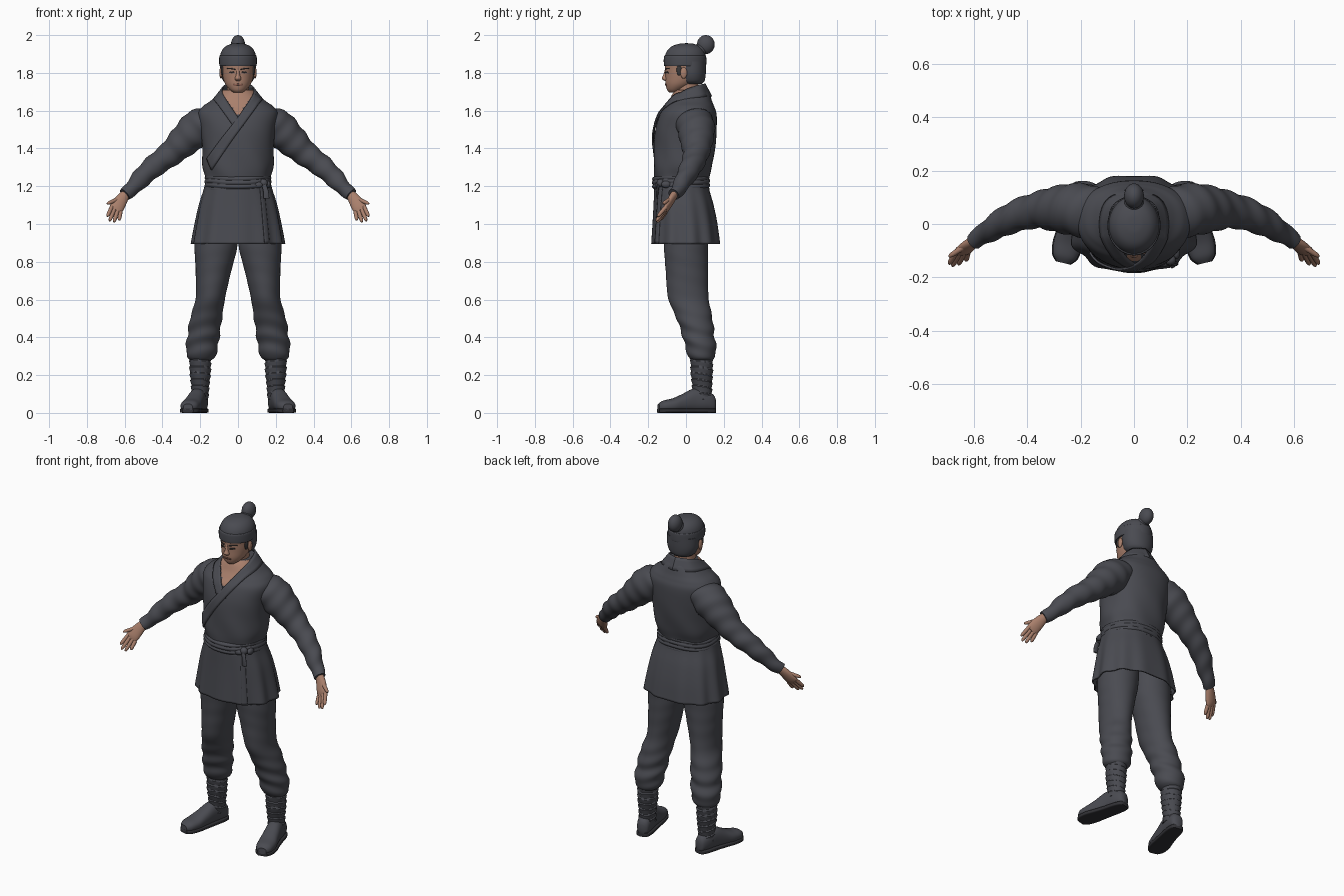
import bpy, bmesh, math
from mathutils import Vector
from mathutils.bvhtree import BVHTree

cube = bpy.data.objects.get("Cube")
if cube:
    bpy.data.objects.remove(cube, do_unlink=True)


def material(name, color):
    m = bpy.data.materials.new(name)
    m.use_nodes = True
    m.diffuse_color = (*color, 1)
    bsdf = next(n for n in m.node_tree.nodes if n.type == 'BSDF_PRINCIPLED')
    bsdf.inputs["Base Color"].default_value = (*color, 1)
    return m


CLOTH = material("charcoal cloth", (0.068, 0.07, 0.083))
SKIN = material("skin", (0.40, 0.215, 0.15))
LIP = material("lip", (0.28, 0.12, 0.09))
HAIR = material("dark hair", (0.04, 0.038, 0.04))
SOLE = material("dark sole", (0.03, 0.03, 0.035))
X, Y, Z = Vector((1, 0, 0)), Vector((0, 1, 0)), Vector((0, 0, 1))
made = []


def finish(name, bm, mat):
    bmesh.ops.recalc_face_normals(bm, faces=bm.faces)
    me = bpy.data.meshes.new(name)
    bm.to_mesh(me)
    bm.free()
    me.materials.append(mat)
    ob = bpy.data.objects.new(name, me)
    bpy.context.collection.objects.link(ob)
    made.append(ob)
    return ob


def spline(rows, sub):
    """Smooth interpolation through rows of numbers."""
    out = []
    for i in range(len(rows) - 1):
        p = [rows[max(0, min(len(rows) - 1, i + k))] for k in (-1, 0, 1, 2)]
        for j in range(sub):
            t = j / sub
            out.append([b + 0.5 * t * (c - a + t * (2*a - 5*b + 4*c - d + t * (3*(b - c) + d - a)))
                        for a, b, c, d in zip(*p)])
    return out + [list(rows[-1])]


def loft(name, rows, mat, axis=None, ref=Y, sub=6, seg=40, power=2, fold=None, cap=True):
    """Tube through rows of (x, y, z, radius, radius); fold displaces outward."""
    bm = bmesh.new()
    rows = spline(rows, sub)
    centers = [Vector(r[:3]) for r in rows]
    rings = []
    for i, (c, r) in enumerate(zip(centers, rows)):
        t = axis or (centers[min(i + 1, len(rows) - 1)] - centers[max(i - 1, 0)]).normalized()
        u = ref.cross(t).normalized()
        v = t.cross(u)
        ring = []
        for k in range(seg):
            a = math.tau * k / seg
            ca, sa = math.cos(a), math.sin(a)
            off = (u * math.copysign(abs(ca) ** (2 / power), ca) * r[3]
                   + v * math.copysign(abs(sa) ** (2 / power), sa) * r[4])
            p = c + off
            if fold:
                p += off.normalized() * fold(Vector((abs(p.x), p.y, p.z)), a)
            ring.append(bm.verts.new(p))
        rings.append(ring)
    for A, B in zip(rings, rings[1:]):
        for k in range(seg):
            n = (k + 1) % seg
            bm.faces.new((A[k], A[n], B[n], B[k]))
    if cap:
        bm.faces.new(rings[0])
        bm.faces.new(rings[-1])
    return finish(name, bm, mat)


def solidify(ob, thick):
    mod = ob.modifiers.new("thickness", 'SOLIDIFY')
    mod.thickness, mod.offset = thick, 0


def surface(ob):
    me = ob.data
    return BVHTree.FromPolygons([v.co for v in me.vertices], [p.vertices[:] for p in me.polygons])


def ribbon(name, edge_a, edge_b, mat, tree, lift, thick=0.008, sub=8, across=5):
    """Cloth strip between two edges, laid over the front of a surface (y None = on it)."""
    def front(x, z):
        hit = tree.ray_cast(Vector((x, -1, z)), Y)[0]
        return hit.y - lift if hit else None

    def edge(pts):
        return spline([(x, (front(x, z) or 0) if y is None else y, z) for x, y, z in pts], sub)
    bm = bmesh.new()
    grid = []
    for a, b in zip(edge(edge_a), edge(edge_b)):
        line = []
        for k in range(across):
            p = Vector(a).lerp(Vector(b), k / (across - 1))
            if p.y < -0.03:
                f = front(p.x, p.z)
                p.y = p.y if f is None else min(p.y, f)
            line.append(bm.verts.new(p))
        grid.append(line)
    for A, B in zip(grid, grid[1:]):
        for k in range(across - 1):
            bm.faces.new((A[k], A[k + 1], B[k + 1], B[k]))
    ob = finish(name, bm, mat)
    solidify(ob, thick)
    return ob


def ball(name, loc, scale, mat):
    bm = bmesh.new()
    bmesh.ops.create_uvsphere(bm, u_segments=24, v_segments=16, radius=1)
    for v in bm.verts:
        v.co = Vector(loc) + Vector([a * b for a, b in zip(v.co, scale)])
    return finish(name, bm, mat)


def upright(rows):
    return [(0, cy, z, rx, ry) for z, cy, rx, ry in rows]


def flip(pts, s):
    return [(p[0] * s, *p[1:]) for p in pts]


# Jacket body, with bare skin inside the neckline
torso = loft("jacket_body", upright([
    (1.20, -.025, .163, .135), (1.255, -.022, .174, .147), (1.31, -.016, .187, .156),
    (1.40, -.008, .189, .162), (1.50, 0, .20, .162), (1.58, .012, .212, .15), (1.62, .02, .19, .13),
    (1.65, .024, .148, .114), (1.69, .027, .10, .098), (1.71, .03, .082, .082)]),
    CLOTH, axis=Z, sub=8, seg=64, power=2.25,
    fold=lambda p, a: .003 * math.sin(6 * a + 25 * p.z) * max(0, 1.55 - p.z) / .3)
torso.data.materials.append(SKIN)
for f in torso.data.polygons:
    c = f.center
    if c.y < 0.02 and c.z > 1.56 + 1.6 * abs(c.x):
        f.material_index = 1
tree = surface(torso)

# Crossed collar bands, meeting behind the neck
inner = [(0, .10, 1.742), (.065, .068, 1.735), (.083, 0, 1.71), (.07, -.055, 1.67), (0, None, 1.565)]
outer = [(0, .135, 1.675), (.10, .09, 1.672), (.128, 0, 1.66), (.105, None, 1.63), (.055, None, 1.56)]
ribbon("under_collar", flip(inner, -1) + [(.03, None, 1.52)], flip(outer, -1) + [(-.02, None, 1.51)],
       CLOTH, tree, .004)
ribbon("over_collar", inner + [(-.09, None, 1.45), (-.165, None, 1.345)],
       outer + [(-.04, None, 1.43), (-.14, None, 1.285)], CLOTH, tree, .010)

# Skirt of the jacket with pleats, and its overlapping edge
skirt = loft("jacket_skirt", upright([
    (1.24, -.026, .163, .135), (1.18, -.022, .178, .142), (1.10, -.012, .202, .155),
    (1.0, -.004, .222, .168), (.895, 0, .24, .178)]),
    CLOTH, axis=Z, seg=96, power=2.25, cap=False,
    fold=lambda p, a: .02 * (1.24 - p.z) * math.sin(11 * a) * (.3 + abs(math.cos(a))))
solidify(skirt, .008)
ribbon("skirt_overlap_edge", [(.135, None, 1.2), (.15, None, 1.05), (.165, None, .9)],
       [(.115, None, 1.2), (.128, None, 1.05), (.14, None, .9)], CLOTH, surface(skirt), .006)

# Wound sash with a side knot
loft("sash", upright([(1.183, -.025, .168, .143), (1.20, -.026, .172, .148),
                      (1.235, -.026, .172, .148), (1.252, -.025, .168, .143)]),
     CLOTH, axis=Z, sub=8, seg=64, power=2.25,
     fold=lambda p, a: .006 * abs(math.sin((p.z + .005 * math.sin(3 * a)) * 140)))
ball("sash_knot", (.135, -.135, 1.217), (.022, .02, .022), CLOTH)
ball("sash_loop_front", (.105, -.148, 1.207), (.026, .014, .017), CLOTH)
ball("sash_loop_back", (.158, -.105, 1.21), (.015, .026, .019), CLOTH)
loft("sash_tail", [(.137, -.145, 1.21, .012, .007), (.148, -.152, 1.17, .014, .006),
                   (.15, -.152, 1.135, .016, .005)], CLOTH)

# Neck, head and face
loft("neck", upright([(1.58, .015, .07, .06), (1.68, .01, .058, .06), (1.77, 0, .06, .065)]), SKIN, axis=Z)
head = loft("head", upright([
    (1.695, -.062, .022, .024), (1.71, -.056, .043, .044), (1.74, -.032, .067, .076),
    (1.78, -.013, .081, .096), (1.82, -.008, .086, .102), (1.86, -.005, .088, .104),
    (1.91, 0, .07, .08)]), SKIN, axis=Z)
face = surface(head)
loft("nose", upright([(1.823, -.10, .008, .01), (1.79, -.107, .01, .013), (1.77, -.11, .017, .018),
                      (1.757, -.103, .012, .01)]), SKIN, axis=Z, seg=20)


def strip(name, x0, x1, z0, z1, height, mat):
    """Thin painted mark on the face."""
    mid = ((x0 + x1) / 2, None, (z0 + z1) / 2 + height / 3)
    low = [(x0, None, z0), mid, (x1, None, z1)]
    ribbon(name, low, [(x, y, z + height) for x, y, z in low], mat, face, .002, .003, 5, 3)


strip("mouth", -.024, .024, 1.732, 1.732, .008, LIP)

# Cap, headband, nape cover and top knot
loft("cap", upright([(1.84, -.004, .095, .107), (1.88, -.004, .096, .109), (1.915, -.002, .087, .099),
                     (1.94, 0, .066, .076), (1.954, .002, .034, .038), (1.957, .003, .006, .006)]),
     CLOTH, axis=Z)
loft("headband", upright([(1.836, -.004, .094, .106), (1.842, -.005, .099, .112),
                          (1.885, -.005, .099, .112), (1.892, -.004, .094, .106)]), CLOTH, axis=Z)
loft("nape_cover", upright([(1.742, .03, .06, .055), (1.76, .031, .08, .068), (1.80, .03, .093, .075),
                            (1.86, .028, .094, .078)]), CLOTH, axis=Z)
ball("top_knot", (0, .105, 1.95), (.037, .047, .05), CLOTH)
loft("top_knot_tie", [(0, .07, 1.915, .03, .03), (0, .08, 1.925, .036, .036), (0, .09, 1.935, .03, .03)],
     CLOTH, ref=X)

for s, side in ((1, "left"), (-1, "right")):
    # Features of the face on this side
    strip(side + "_eye", s * .018, s * .048, 1.798, 1.798, .007, HAIR)
    strip(side + "_eyebrow", s * .014, s * .056, 1.815, 1.82, .006, HAIR)
    ball(side + "_ear", (s * .09, -.012, 1.80), (.009, .018, .03), SKIN)
    ball(side + "_sideburn", (s * .082, -.036, 1.815), (.008, .014, .03), HAIR)

    # Sleeve
    loft(side + "_sleeve", flip([
        (.12, .03, 1.56, .06, .095), (.20, .052, 1.515, .098, .10), (.28, .056, 1.445, .085, .088),
        (.36, .052, 1.37, .067, .068), (.44, .03, 1.31, .059, .059), (.51, -.005, 1.245, .051, .049),
        (.56, -.037, 1.19, .041, .038), (.60, -.064, 1.155, .032, .031)], s), CLOTH, sub=8,
        fold=lambda p, a: .003 * math.sin(50 * (p.x - p.z) + 25 * p.y))

    # Hand with spread fingers
    loft(side + "_palm", flip([
        (.59, -.056, 1.165, .023, .02), (.617, -.078, 1.128, .033, .019),
        (.64, -.10, 1.09, .037, .016), (.652, -.111, 1.07, .033, .009)], s), SKIN, seg=24)
    digits = {"index": ((.668, -.107, 1.09), (.692, -.15, 1.04)),
              "middle": ((.653, -.107, 1.082), (.68, -.158, 1.016)),
              "ring": ((.637, -.107, 1.073), (.657, -.152, 1.01)),
              "little": ((.622, -.105, 1.065), (.629, -.138, 1.02)),
              "thumb": ((.628, -.08, 1.135), (.693, -.122, 1.107))}
    for label, ends in digits.items():
        a, b = (Vector((p[0] * s, p[1], p[2])) for p in ends)
        loft(f"{side}_{label}_finger", [(*a.lerp(b, t), r, r) for t, r in
             ((0, .011), (.5, .0105), (.85, .009), (1, .004))], SKIN, sub=3, seg=12)

    # Trouser leg, bunched below the knee
    loft(side + "_trouser_leg", flip([
        (.112, 0, 1.0, .108, .12), (.117, 0, .88, .113, .117), (.13, .005, .75, .094, .112),
        (.146, .012, .61, .078, .107), (.167, .042, .51, .084, .096), (.183, .066, .41, .085, .085),
        (.192, .08, .335, .083, .08), (.195, .083, .295, .072, .068), (.197, .083, .275, .05, .05)], s),
        CLOTH, axis=Z, sub=10, seg=48,
        fold=lambda p, a: .005 * math.sin(75 * p.z + 20 * p.y + 14 * p.x)
        * max(.1, 1 - abs(p.z - .4) / .2))

    # Spiral shin wrapping
    loft(side + "_shin_wrap", flip([
        (.199, .083, .32, .053, .055), (.2, .083, .22, .052, .055), (.2, .085, .14, .044, .049),
        (.203, .085, .07, .042, .048)], s), CLOTH, axis=Z, sub=18,
        fold=lambda p, a: .007 * (((p.z + .2 * p.y - .1 * p.x) * 30) % 1))

    # Shoe turned outward, with flat sole
    foot = [(.19, .155, .045, .018, .03), (.193, .142, .052, .034, .046), (.203, .10, .064, .043, .058),
            (.217, .04, .066, .045, .062), (.233, -.02, .051, .049, .048), (.247, -.07, .04, .053, .037),
            (.259, -.12, .035, .046, .03), (.265, -.146, .03, .025, .018)]
    ahead = Vector((s * .24, -1, 0)).normalized()
    loft(side + "_shoe", flip(foot, s), CLOTH, axis=ahead, ref=Z, power=2.3)
    loft(side + "_sole", flip([(x, y, .012, w + .004, .012) for x, y, z, w, h in foot], s),
         SOLE, axis=ahead, ref=Z, power=5)

# Smooth shading, keeping hard edges
bpy.ops.object.select_all(action='DESELECT')
for ob in made:
    ob.select_set(True)
bpy.context.view_layer.objects.active = made[0]
bpy.ops.object.shade_smooth_by_angle(angle=math.radians(45))
